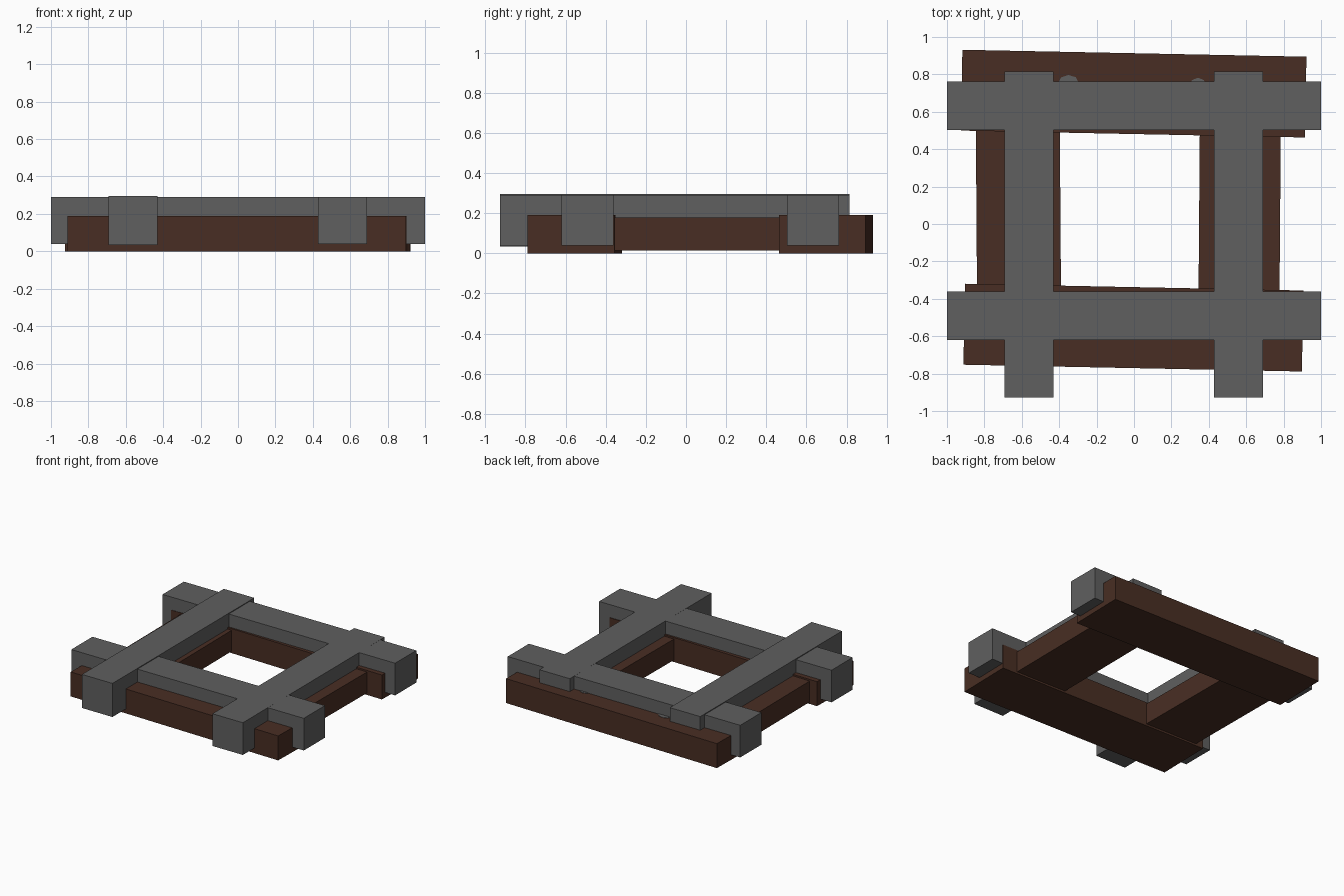
import bpy, math

if "Cube" in bpy.data.objects:
    bpy.data.objects.remove(bpy.data.objects["Cube"])


def material(name, rgb):
    m = bpy.data.materials.new(name)
    m.diffuse_color = (*rgb, 1)
    m.use_nodes = True
    m.node_tree.nodes["Principled BSDF"].inputs["Base Color"].default_value = m.diffuse_color
    return m


STONE = material("grey_stone", (0.115, 0.115, 0.115))
WOOD = material("dark_brown_wood", (0.066, 0.027, 0.017))


def beam(name, centre, size, z0, z1, mat, turn=0.0):
    """Box beam given by plan centre, plan size, height range and slight turn in degrees."""
    bpy.ops.mesh.primitive_cube_add(
        size=1, location=(centre[0], centre[1], (z0 + z1) / 2),
        rotation=(0, 0, math.radians(turn)))
    ob = bpy.context.object
    ob.name = name
    ob.scale = (size[0], size[1], z1 - z0)
    ob.data.materials.append(mat)
    return ob


# Lower wooden frame, laid slightly askew
beam("wood_back_beam", (-0.002, 0.697), (1.84, 0.432), 0, 0.19, WOOD, -1.15)
beam("wood_front_beam", (-0.003, -0.554), (1.81, 0.433), 0, 0.19, WOOD, -1.15)
beam("wood_left_beam", (-0.618, 0.08), (0.449, 1.25), 0.015, 0.178, WOOD, 0.4)
beam("wood_right_beam", (0.565, 0.08), (0.433, 1.25), 0.015, 0.178, WOOD, -0.45)

# Upper crossed grey frame
for name, y in (("front", -0.49), ("back", 0.632)):
    beam(f"grey_{name}_beam", (0, y), (2.0, 0.26), 0.04, 0.29, STONE)
beam("grey_left_beam", (-0.562, -0.056), (0.262, 1.742), 0.035, 0.296, STONE)
beam("grey_right_beam", (0.56, -0.056), (0.262, 1.742), 0.04, 0.2905, STONE)

# Small flat lumps peeking out on top of the back wooden beam
for i, (x, y, w) in enumerate(((-0.35, 0.755, 0.055), (0.342, 0.74, 0.045))):
    bpy.ops.mesh.primitive_cylinder_add(vertices=8, radius=1, depth=1,
                                        location=(x, y, 0.187))
    lump = bpy.context.object
    lump.name = f"grey_lump_{i + 1}"
    lump.scale = (w, 0.042, 0.012)
    lump.data.materials.append(STONE)
